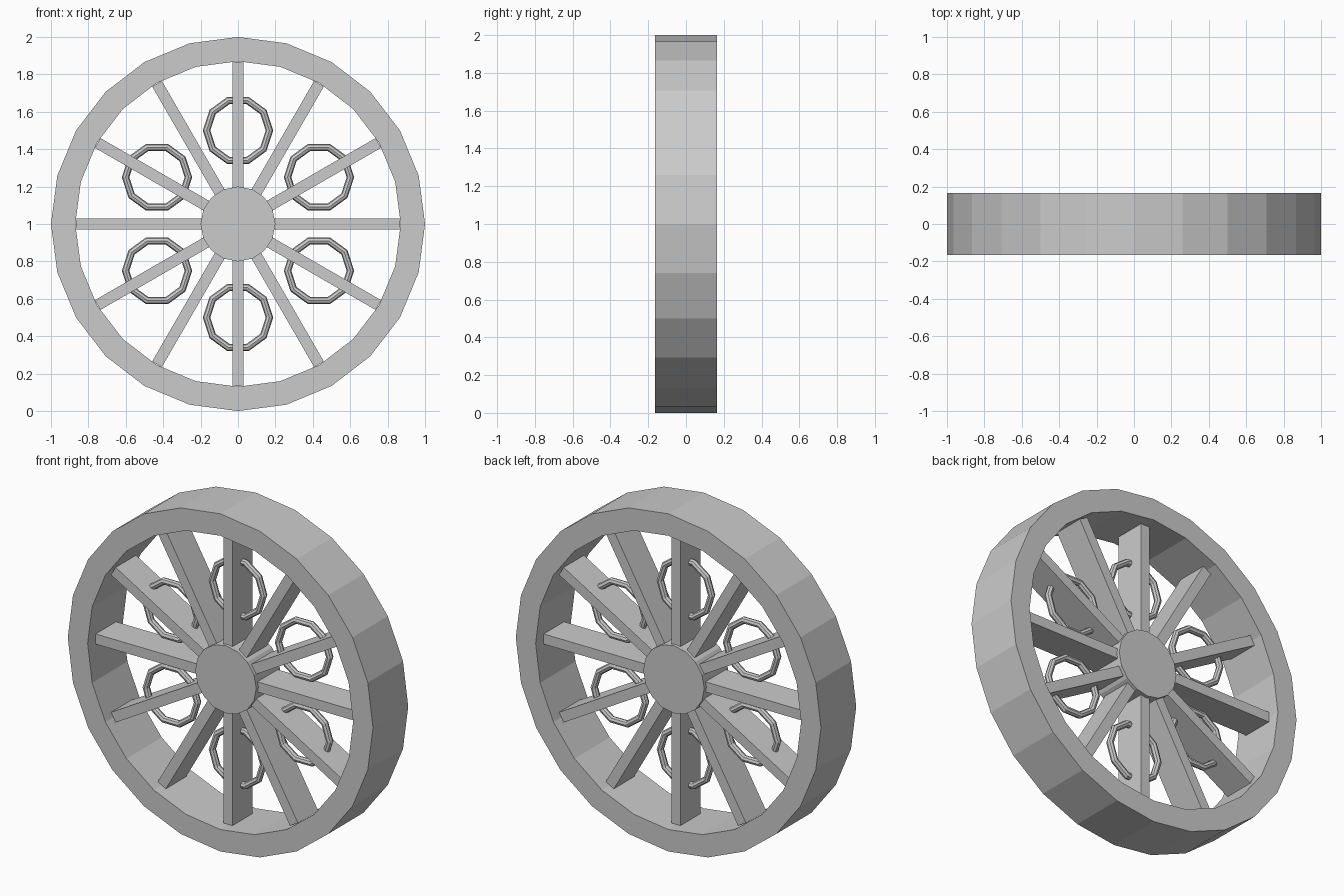
import bpy, bmesh
from math import sin, cos, pi, radians
from mathutils import Matrix

if "Cube" in bpy.data.objects:
    bpy.data.objects.remove(bpy.data.objects["Cube"])

CENTRE = Matrix.Translation((0, 0, 1))


def finish(bm, name):
    bmesh.ops.recalc_face_normals(bm, faces=bm.faces)
    mesh = bpy.data.meshes.new(name)
    bm.to_mesh(mesh)
    bm.free()
    obj = bpy.data.objects.new(name, mesh)
    bpy.context.collection.objects.link(obj)
    return obj


def revolve(name, profile, sides, matrix):
    """Sweep a closed (radius, y) profile around the y axis."""
    bm = bmesh.new()
    rings = []
    for i in range(sides):
        a = 2 * pi * i / sides
        rings.append([bm.verts.new(matrix @ Matrix.Rotation(-a, 4, 'Y') @ Matrix.Translation((r, y, 0)).translation)
                      for r, y in profile])
    n = len(profile)
    for i in range(sides):
        a, b = rings[i], rings[(i + 1) % sides]
        for j in range(n):
            k = (j + 1) % n
            bm.faces.new((a[j], a[k], b[k], b[j]))
    return finish(bm, name)


# Outer rim: 24-sided band
revolve("rim", [(0.87, -0.165), (1, -0.165), (1, 0.165), (0.87, 0.165)], 24, CENTRE)

# Hub: solid low-poly drum
bm = bmesh.new()
bmesh.ops.create_cone(bm, cap_ends=True, segments=16, radius1=0.2, radius2=0.2, depth=0.23,
                      matrix=CENTRE @ Matrix.Rotation(pi / 2, 4, 'X'))
finish(bm, "hub")

# Twelve flat spokes from hub to rim
for i in range(12):
    bm = bmesh.new()
    place = (CENTRE @ Matrix.Rotation(radians(30 * i), 4, 'Y')
             @ Matrix.Translation((0.493, 0, 0)) @ Matrix.Diagonal((0.746, 0.19, 0.06, 1)))
    bmesh.ops.create_cube(bm, size=1, matrix=place)
    finish(bm, f"spoke_{i + 1}")

# Six ten-sided rings threaded on alternate spokes
tube = [(0.168 + 0.02 * cos(2 * pi * k / 8), 0.02 * sin(2 * pi * k / 8)) for k in range(8)]
for i in range(6):
    a = radians(30 + 60 * i)
    revolve(f"ring_{i + 1}", tube, 10, Matrix.Translation((0.5 * cos(a), 0, 1 + 0.5 * sin(a))))
